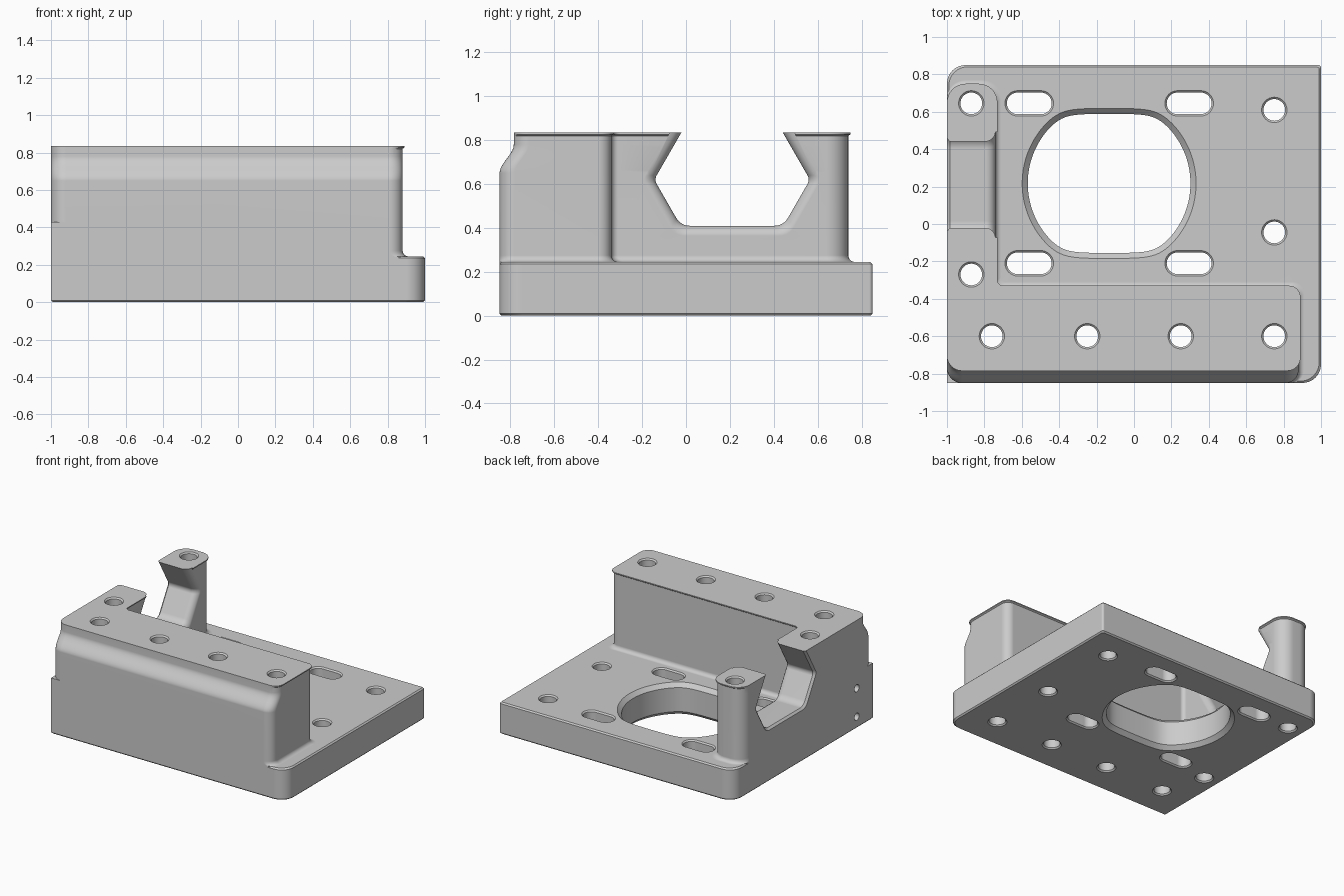
import bpy, bmesh, math
from mathutils import Vector

if "Cube" in bpy.data.objects:
    bpy.data.objects.remove(bpy.data.objects["Cube"])

grey = bpy.data.materials.new("machined_grey")
grey.use_nodes = True
grey.diffuse_color = (0.6, 0.6, 0.6, 1)
grey.node_tree.nodes["Principled BSDF"].inputs["Base Color"].default_value = (0.6, 0.6, 0.6, 1)

SEG = 8


def rounded(corners):
    """Outline from (x, y, radius) corners, each replaced by an arc."""
    out = []
    n = len(corners)
    for i, (x, y, r) in enumerate(corners):
        p = Vector((x, y))
        u = (Vector(corners[i - 1][:2]) - p).normalized()
        v = (Vector(corners[(i + 1) % n][:2]) - p).normalized()
        half = u.angle(v) / 2
        t = r / math.tan(half)
        c = p + (u + v).normalized() * (r / math.sin(half))
        s, e = p + u * t - c, p + v * t - c
        a0 = math.atan2(s.y, s.x)
        sweep = math.atan2(s.x * e.y - s.y * e.x, s.dot(e))
        for k in range(SEG + 1):
            a = a0 + sweep * k / SEG
            out.append(c + Vector((math.cos(a), math.sin(a))) * r if r else p)
    return out


def grow(corners, d):
    """Move every side of a counter-clockwise outline outward by d."""
    out = []
    n = len(corners)
    for i, (x, y, r) in enumerate(corners):
        p = Vector((x, y))
        u = (p - Vector(corners[i - 1][:2])).normalized()
        v = (Vector(corners[(i + 1) % n][:2]) - p).normalized()
        a, b = Vector((u.y, -u.x)), Vector((v.y, -v.x))
        q = p + (a + b) * (d / (1 + a.dot(b)))
        out.append((q.x, q.y, r))
    return out


def rect(cx, cy, w, h, r, d=0):
    """Rounded rectangle (half sizes w, h), grown by d."""
    w, h, r = w + d, h + d, r + d
    return rounded([(cx - w, cy - h, r), (cx + w, cy - h, r),
                    (cx + w, cy + h, r), (cx - w, cy + h, r)])


def loft(name, sections, axis="z"):
    """Closed solid through (level, outline) sections along an axis."""
    bm = bmesh.new()
    rings = []
    for h, pts in sections:
        rings.append([bm.verts.new((p[0], p[1], h) if axis == "z" else (h, p[0], p[1]))
                      for p in pts])
    n = len(rings[0])
    for a, b in zip(rings, rings[1:]):
        for i in range(n):
            j = (i + 1) % n
            bm.faces.new((a[i], a[j], b[j], b[i]))
    bm.faces.new(rings[0][::-1])
    bm.faces.new(rings[-1])
    bmesh.ops.remove_doubles(bm, verts=bm.verts, dist=1e-5)
    bmesh.ops.recalc_face_normals(bm, faces=bm.faces)
    mesh = bpy.data.meshes.new(name)
    bm.to_mesh(mesh)
    bm.free()
    mesh.materials.append(grey)
    obj = bpy.data.objects.new(name, mesh)
    bpy.context.collection.objects.link(obj)
    return obj


def combine(target, tool, operation):
    tool.hide_render = True
    bpy.context.view_layer.objects.active = target
    mod = target.modifiers.new("cut", "BOOLEAN")
    mod.operation, mod.solver, mod.object = operation, "EXACT", tool
    bpy.ops.object.modifier_apply(modifier=mod.name)
    bpy.data.objects.remove(tool)


# Base plate with two large corner radii and eased edges
PLATE_TOP, TOP = 0.245, 0.835
plate_corners = [(-1, -0.85, 0), (1, -0.85, 0.1), (1, 0.85, 0.015), (-1, 0.85, 0.1)]
bracket = loft("mounting_bracket", [
    (z, rounded(grow(plate_corners, d)))
    for z, d in ((0, -0.01), (0.01, 0), (PLATE_TOP - 0.01, 0), (PLATE_TOP, -0.01))])


# L-shaped upright: front block and side wall, filleted foot, stepped front
def upright(o, front):
    return rounded([(-1, front, 0.08), (0.89 + o, front, 0.07),
                    (0.89 + o, -0.33 + o, 0.06), (-0.73 + o, -0.33 + o, 0.03),
                    (-0.73 + o, 0.75 + o, 0.1), (-1, 0.75 + o, 0.1)])


levels = [(0.02, 0.02, -0.85)]
for k in range(6):
    a = k / 5 * math.pi / 2
    levels.append((PLATE_TOP + 0.03 * (1 - math.cos(a)), 0.02 - 0.03 * math.sin(a), -0.85))
for k in range(11):
    t = k / 10
    levels.append((0.65 + 0.13 * t, -0.01, -0.85 + 0.065 * t * t * (3 - 2 * t)))
levels += [(TOP - 0.015, -0.01, -0.785), (TOP - 0.008, 0, -0.785), (TOP, 0, -0.785)]
combine(bracket, loft("upright", [(z, upright(o, f)) for z, o, f in levels]), "UNION")

# Square lower corner under the rounded front-left edge
combine(bracket, loft("corner_fill", [(z, rect(-0.93, -0.78, 0.07, 0.07, 0))
                                      for z in (0.02, 0.43)]), "UNION")

# Hexagonal notch through the side wall, flared on the inner face
notch = [(-0.024, 0.41, 0.07), (0.444, 0.41, 0.07), (0.565, 0.62, 0.04),
         (0.441, TOP, 0), (0.441, 0.95, 0), (-0.021, 0.95, 0),
         (-0.021, TOP, 0), (-0.145, 0.62, 0.04)]
flare = [(-1.05, 0.015), (-1, 0.015), (-0.985, 0), (-0.79, 0), (-0.772, 0.004),
         (-0.757, 0.013), (-0.745, 0.028), (-0.74, 0.045), (-0.68, 0.045)]
combine(bracket, loft("notch_cutter", [(x, rounded(grow(notch, d))) for x, d in flare],
                      "x"), "DIFFERENCE")


# Chamfered openings
def opening(name, outline, top, c):
    sections = [(z, outline(d)) for z, d in
                ((-0.05, c), (0, c), (c, 0), (top - c, 0), (top, c), (top + 0.05, c))]
    combine(bracket, loft(name, sections), "DIFFERENCE")


R = 0.058
holes = [(x, -0.6, TOP) for x in (-0.76, -0.25, 0.25, 0.75)]
holes += [(-0.87, -0.27, TOP), (-0.87, 0.645, TOP),
          (0.75, -0.045, PLATE_TOP), (0.75, 0.61, PLATE_TOP)]
for x, y, top in holes:
    opening("bolt_hole", lambda d: rect(x, y, R, R, R, d), top, 0.01)

for x in (-0.56, 0.295):
    for y in (-0.21, 0.645):
        opening("slot", lambda d: rect(x, y, 0.12, R, R, d), PLATE_TOP, 0.01)


# Large central opening: a circle softly flattened front and back
def bore(d):
    pts = []
    for k in range(96):
        a = 2 * math.pi * (k + 0.5) / 96
        s = (0.435 + d) * math.sin(a)
        flat = 0.374 + d
        y = s / (1 + abs(s / flat) ** 16) ** (1 / 16) if abs(s) < flat * 0.8 else \
            math.copysign((abs(s) ** -16 + flat ** -16) ** (-1 / 16), s)
        pts.append((-0.133 + (0.435 + d) * math.cos(a), 0.217 + y))
    return pts


opening("bore", bore, PLATE_TOP, 0.03)

# Two small blind holes in the left-hand end face
for z in (0.09, 0.31):
    combine(bracket, loft("end_hole", [(x, rect(-0.655, z, 0.028, 0.028, 0.028))
                                       for x in (-1.05, -0.82)], "x"), "DIFFERENCE")

# Smooth fillets, crisp edges
bpy.ops.object.select_all(action="DESELECT")
bracket.select_set(True)
bpy.context.view_layer.objects.active = bracket
bpy.ops.object.shade_smooth_by_angle(angle=math.radians(30))
weighted = bracket.modifiers.new("weighted_normals", "WEIGHTED_NORMAL")
weighted.keep_sharp = True
